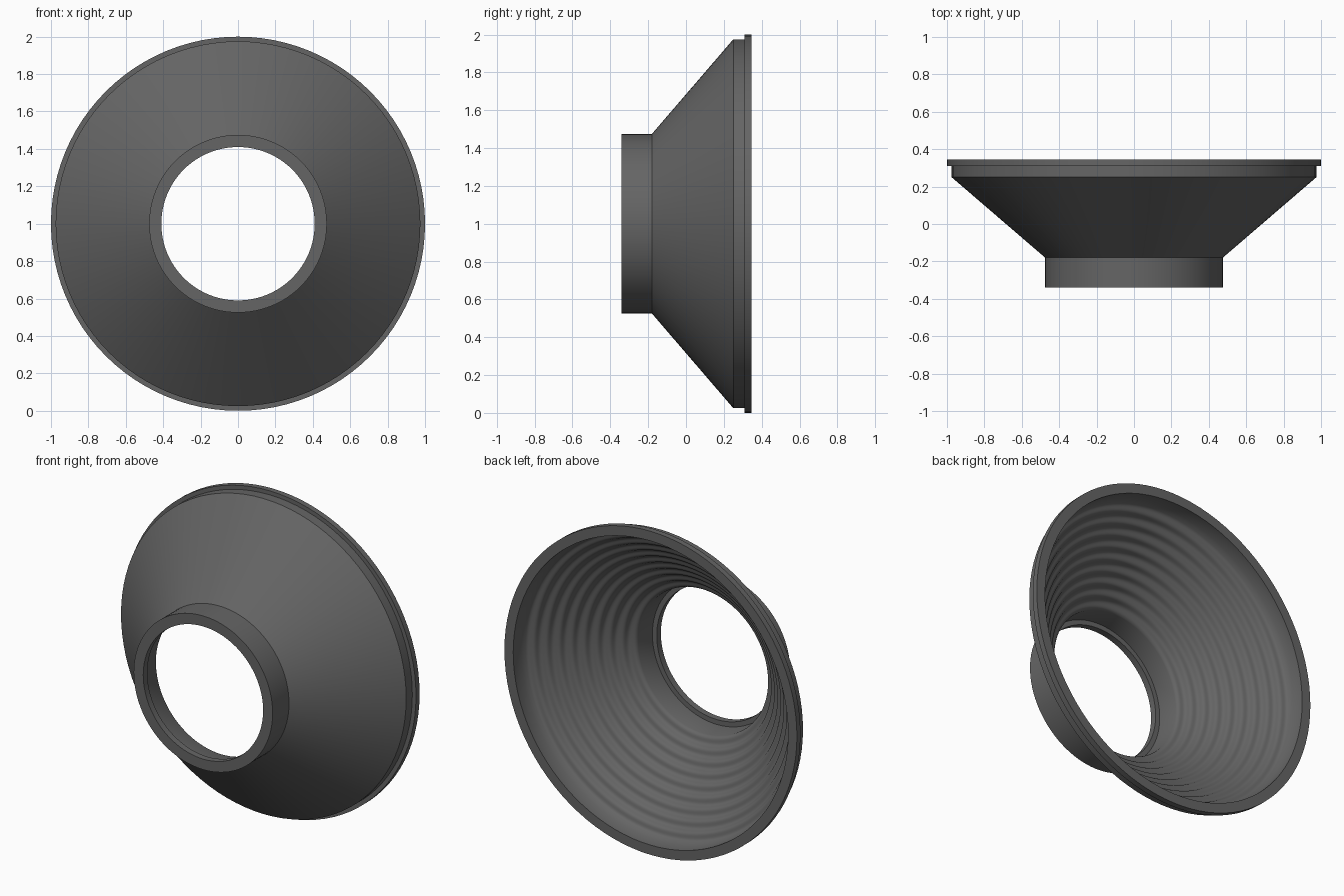
import bpy, bmesh, math
from mathutils import Vector

if "Cube" in bpy.data.objects:
    bpy.data.objects.remove(bpy.data.objects["Cube"])

SEGMENTS = 96
CENTRE_Z = 1.0

dark_grey = bpy.data.materials.new("dark grey rubber")
dark_grey.diffuse_color = (0.13, 0.13, 0.13, 1)
dark_grey.use_nodes = True
dark_grey.node_tree.nodes["Principled BSDF"].inputs["Base Color"].default_value = dark_grey.diffuse_color


def lathe(name, profile):
    """Revolve a closed (y, radius) profile around the y axis."""
    bm = bmesh.new()
    rings = []
    for y, r in profile:
        ring = []
        for i in range(SEGMENTS):
            a = 2 * math.pi * i / SEGMENTS
            ring.append(bm.verts.new((r * math.sin(a), y, CENTRE_Z + r * math.cos(a))))
        rings.append(ring)
    for k, ring in enumerate(rings):
        nxt = rings[(k + 1) % len(rings)]
        for i in range(SEGMENTS):
            j = (i + 1) % SEGMENTS
            bm.faces.new((ring[i], ring[j], nxt[j], nxt[i]))
    bmesh.ops.recalc_face_normals(bm, faces=bm.faces)
    mesh = bpy.data.meshes.new(name)
    bm.to_mesh(mesh)
    bm.free()
    mesh.materials.append(dark_grey)
    obj = bpy.data.objects.new(name, mesh)
    bpy.context.collection.objects.link(obj)
    bpy.ops.object.select_all(action='DESELECT')
    obj.select_set(True)
    bpy.context.view_layer.objects.active = obj
    bpy.ops.object.shade_smooth_by_angle(angle=math.radians(30))
    return obj


def rippled(start, end, waves, depth, samples=10):
    """Points along a line in the profile, with round ridges across it."""
    a, b = Vector(start), Vector(end)
    d = (b - a).normalized()
    normal = Vector((d.y, -d.x))
    n = waves * samples
    return [tuple(a.lerp(b, i / n) + normal * depth * math.sin(2 * math.pi * i / samples))
            for i in range(n + 1)]


# Outside: neck, cone, rim band and flange
outside = [(-0.34, 0.41), (-0.34, 0.475), (-0.18, 0.475),
           (0.25, 0.975), (0.31, 0.975), (0.31, 1.0), (0.345, 1.0)]
# Inside: straight rim, ridged cone, neck bore and small lip
inside = [(0.345, 0.94), (0.27, 0.94)]
inside += rippled((0.25, 0.93), (-0.17, 0.445), 9, 0.006)
inside += [(-0.30, 0.44), (-0.30, 0.41)]

lathe("ridged_cone_horn", outside + inside)
